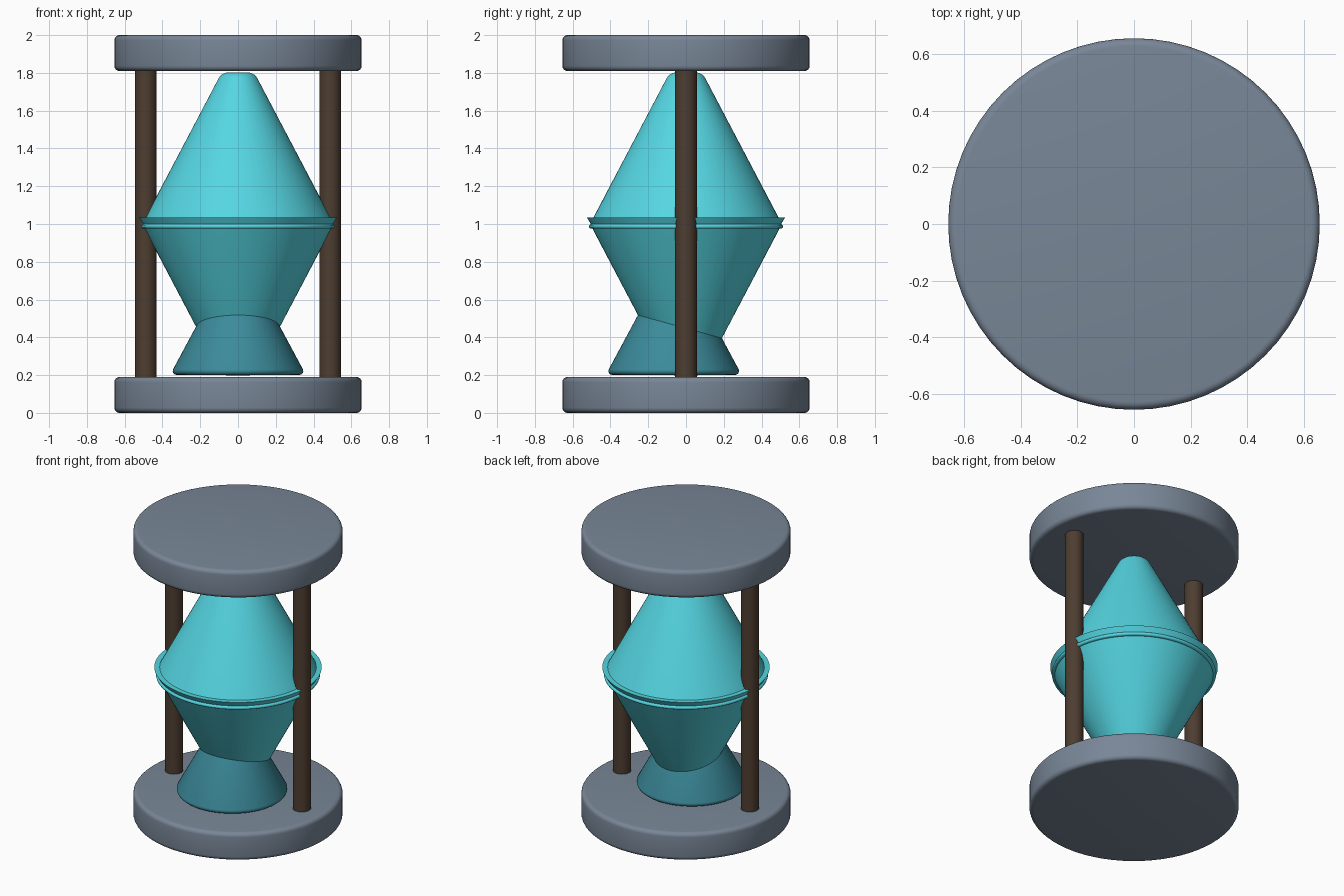
import bpy, bmesh, math

if "Cube" in bpy.data.objects:
    bpy.data.objects.remove(bpy.data.objects["Cube"])


def material(name, rgb):
    m = bpy.data.materials.new(name)
    m.diffuse_color = (*rgb, 1)
    m.use_nodes = True
    m.node_tree.nodes["Principled BSDF"].inputs["Base Color"].default_value = m.diffuse_color
    return m


def lathe(name, profile, mat, x=0, y=0, z=0, steps=64):
    """Spin (radius, height) points, listed bottom to top, into a closed solid."""
    bm = bmesh.new()
    rings = []
    for r, h in profile:
        rings.append([bm.verts.new((r * math.cos(2 * math.pi * i / steps),
                                    r * math.sin(2 * math.pi * i / steps), h))
                      for i in range(steps)])
    for a, b in zip(rings, rings[1:]):
        for i in range(steps):
            j = (i + 1) % steps
            bm.faces.new((a[i], a[j], b[j], b[i]))
    bm.faces.new(rings[0][::-1])
    bm.faces.new(rings[-1])
    bmesh.ops.recalc_face_normals(bm, faces=bm.faces)
    me = bpy.data.meshes.new(name)
    bm.to_mesh(me)
    bm.free()
    ob = bpy.data.objects.new(name, me)
    bpy.context.collection.objects.link(ob)
    ob.location = (x, y, z)
    me.materials.append(mat)
    bpy.ops.object.select_all(action='DESELECT')
    ob.select_set(True)
    bpy.context.view_layer.objects.active = ob
    bpy.ops.object.shade_smooth_by_angle(angle=math.radians(35))
    return ob


def arc(cr, cz, rad, a0, a1, n=5):
    return [(cr + rad * math.cos(math.radians(a0 + (a1 - a0) * i / n)),
             cz + rad * math.sin(math.radians(a0 + (a1 - a0) * i / n)))
            for i in range(n + 1)]


slate = material("slate", (0.19, 0.24, 0.31))
cyan = material("cyan", (0.09, 0.67, 0.76))
teal = material("teal", (0.045, 0.26, 0.33))
wood = material("wood", (0.075, 0.047, 0.03))

# Rounded end discs
disc = arc(0.627, 0.028, 0.028, -90, 0) + arc(0.627, 0.162, 0.028, 0, 90)
lathe("base_disc", disc, slate)
lathe("top_disc", disc, slate, z=1.81)

# Two side posts
for side, x in (("left", -0.488), ("right", 0.488)):
    lathe(side + "_post", [(0.057, 0.18), (0.057, 1.82)], wood, x=x, steps=32)

# Upper cone with rounded tip
tip = arc(0.052, 1.745, 0.057, 29, 90)
lathe("upper_cone", [(0.503, 1.01)] + tip, cyan)

# Lower cone, the upper one turned over
lower = [(r, 2.0 - h) for r, h in tip[::-1]] + [(0.503, 0.99)]
lathe("lower_cone", lower, cyan)

# Flared rim and the bead beneath it
lathe("rim_lip", [(0.498, 0.99), (0.507, 1.005), (0.524, 1.034), (0.494, 1.034)], cyan)
lathe("rim_bead", [(0.495, 0.975)] + arc(0.502, 0.987, 0.012, -70, 70, 4) + [(0.495, 1.005)], cyan)

# Offset foot cone meeting the lower cone
foot = arc(0.325, 0.222, 0.021, -90, 20, 4) + [(0.14, 0.61)]
lathe("foot_cone", foot, teal, y=-0.065)
